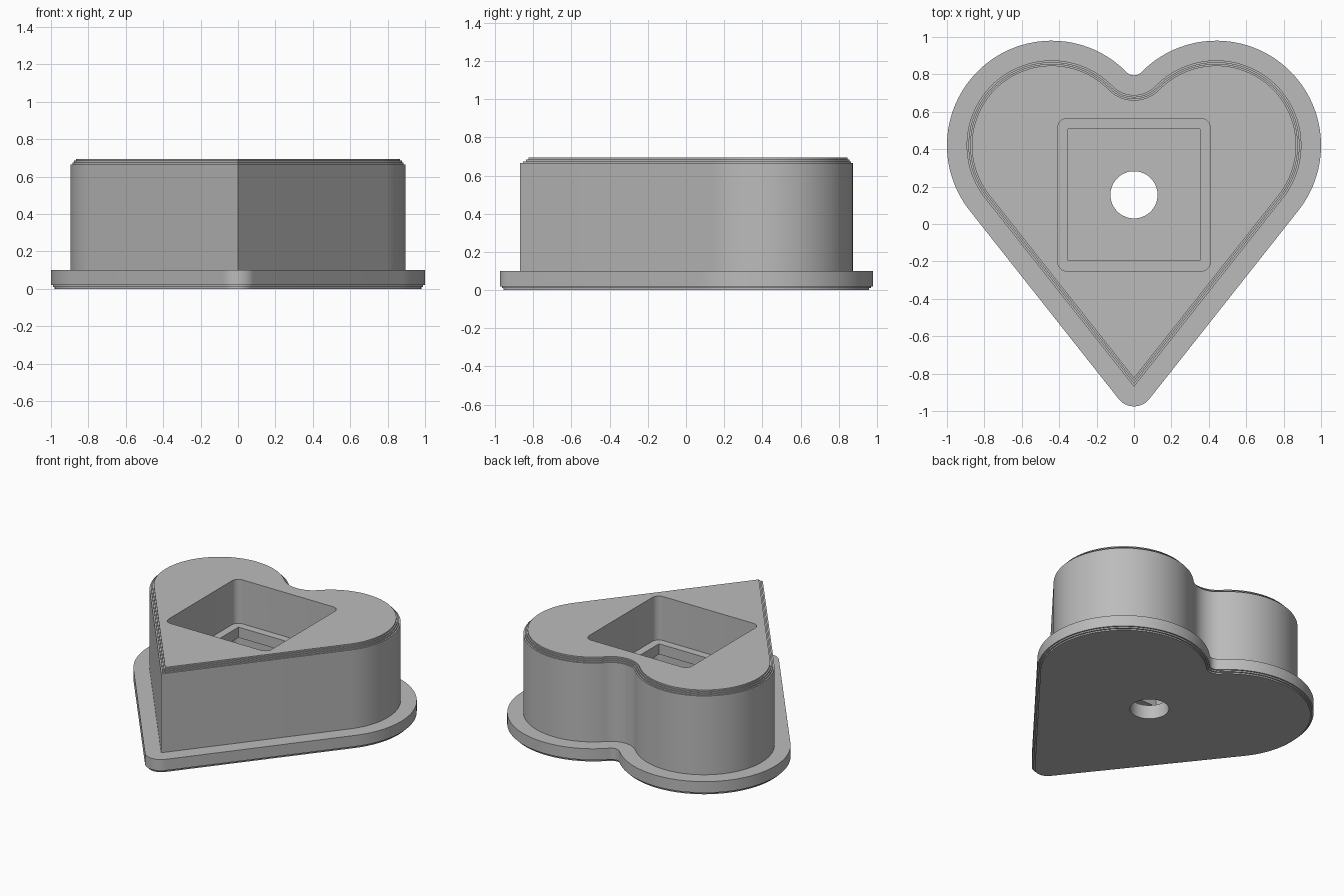
import bpy, bmesh
from math import sin, cos, atan2, asin, hypot, pi, radians

cube = bpy.data.objects.get("Cube")
if cube:
    bpy.data.objects.remove(cube, do_unlink=True)

# Single plastic colour
grey = bpy.data.materials.new("plain grey")
grey.use_nodes = True
colour = (0.5, 0.5, 0.5, 1)
grey.diffuse_color = colour
grey.node_tree.nodes["Principled BSDF"].inputs["Base Color"].default_value = colour

# Heart outline: two lobes, a rounded cleft and a pointed tip
LOBE_X, LOBE_Y, LOBE_R = 0.44, 0.42, 0.455
TIP_Y = -0.87
CLEFT_Y, CLEFT_R = 0.851, 0.161
POCKET_Y = 0.156


def arc(cx, cy, r, a0, a1, steps):
    angles = [a0 + (a1 - a0) * i / steps for i in range(steps + 1)]
    return [(cx + r * cos(a), cy + r * sin(a)) for a in angles]


def heart(offset):
    """Heart outline moved outwards (or inwards) by an offset."""
    rise = LOBE_Y - TIP_Y
    slope = atan2(LOBE_X, rise) + asin(LOBE_R / hypot(LOBE_X, rise))
    tip_y = TIP_Y - min(offset, 0) / sin(slope)
    turn = atan2(CLEFT_Y - LOBE_Y, -LOBE_X)
    half = arc(0, tip_y, max(offset, 0), -pi / 2, -slope, 10)
    half += arc(LOBE_X, LOBE_Y, LOBE_R + offset, -slope, turn, 56)
    half += arc(0, CLEFT_Y, CLEFT_R - offset, turn - pi, -pi / 2, 12)
    return half + [(-x, y) for x, y in reversed(half[1:-1])]


def rounded_square(half, r):
    c = half - r
    pts = []
    for i, (sx, sy) in enumerate([(1, 1), (-1, 1), (-1, -1), (1, -1)]):
        pts += arc(sx * c, POCKET_Y + sy * c, r, i * pi / 2, (i + 1) * pi / 2, 8)
    return pts


def stack(name, layers):
    """Closed solid skinned through (outline, height) layers."""
    bm = bmesh.new()
    rings = [[bm.verts.new((x, y, z)) for x, y in pts] for pts, z in layers]
    for low, high in zip(rings, rings[1:]):
        n = len(low)
        for i in range(n):
            j = (i + 1) % n
            bm.faces.new((low[i], low[j], high[j], high[i]))
    bm.faces.new(rings[0][::-1])
    bm.faces.new(rings[-1])
    bmesh.ops.remove_doubles(bm, verts=bm.verts, dist=1e-5)
    bmesh.ops.recalc_face_normals(bm, faces=bm.faces)
    mesh = bpy.data.meshes.new(name)
    bm.to_mesh(mesh)
    bm.free()
    mesh.materials.append(grey)
    obj = bpy.data.objects.new(name, mesh)
    bpy.context.collection.objects.link(obj)
    return obj


# Flanged heart case with stepped bottom and top edges
profile = [(0.085, 0), (0.085, 0.01), (0.095, 0.01), (0.095, 0.02),
           (0.105, 0.02), (0.105, 0.1), (0, 0.1), (0, 0.665),
           (-0.01, 0.665), (-0.01, 0.675), (-0.019, 0.675),
           (-0.019, 0.685), (-0.028, 0.685), (-0.028, 0.695)]
case = stack("heart_case", [(heart(o), z) for o, z in profile])

# Cavities: top pocket, square lip opening, lower chamber, round floor hole
pocket = rounded_square(0.408, 0.05)
lip = [(sx * 0.352, POCKET_Y + sy * 0.352)
       for sx, sy in [(1, 1), (-1, 1), (-1, -1), (1, -1)]]
hole = arc(0, POCKET_Y, 0.126, 0, 2 * pi, 64)[:-1]
cuts = [("top_pocket", pocket, 0.38, 0.8), ("lip_opening", lip, 0.2, 0.5),
        ("lower_chamber", pocket, 0.1, 0.305), ("floor_hole", hole, -0.1, 0.2)]

bpy.ops.object.select_all(action='DESELECT')
bpy.context.view_layer.objects.active = case
case.select_set(True)
for name, outline, z0, z1 in cuts:
    cutter = stack(name, [(outline, z0), (outline, z1)])
    cutter.hide_render = True
    mod = case.modifiers.new(name, 'BOOLEAN')
    mod.operation = 'DIFFERENCE'
    mod.solver = 'EXACT'
    mod.object = cutter
    bpy.ops.object.modifier_apply(modifier=mod.name)
    bpy.data.objects.remove(cutter, do_unlink=True)

bpy.ops.object.shade_smooth_by_angle(angle=radians(30))
